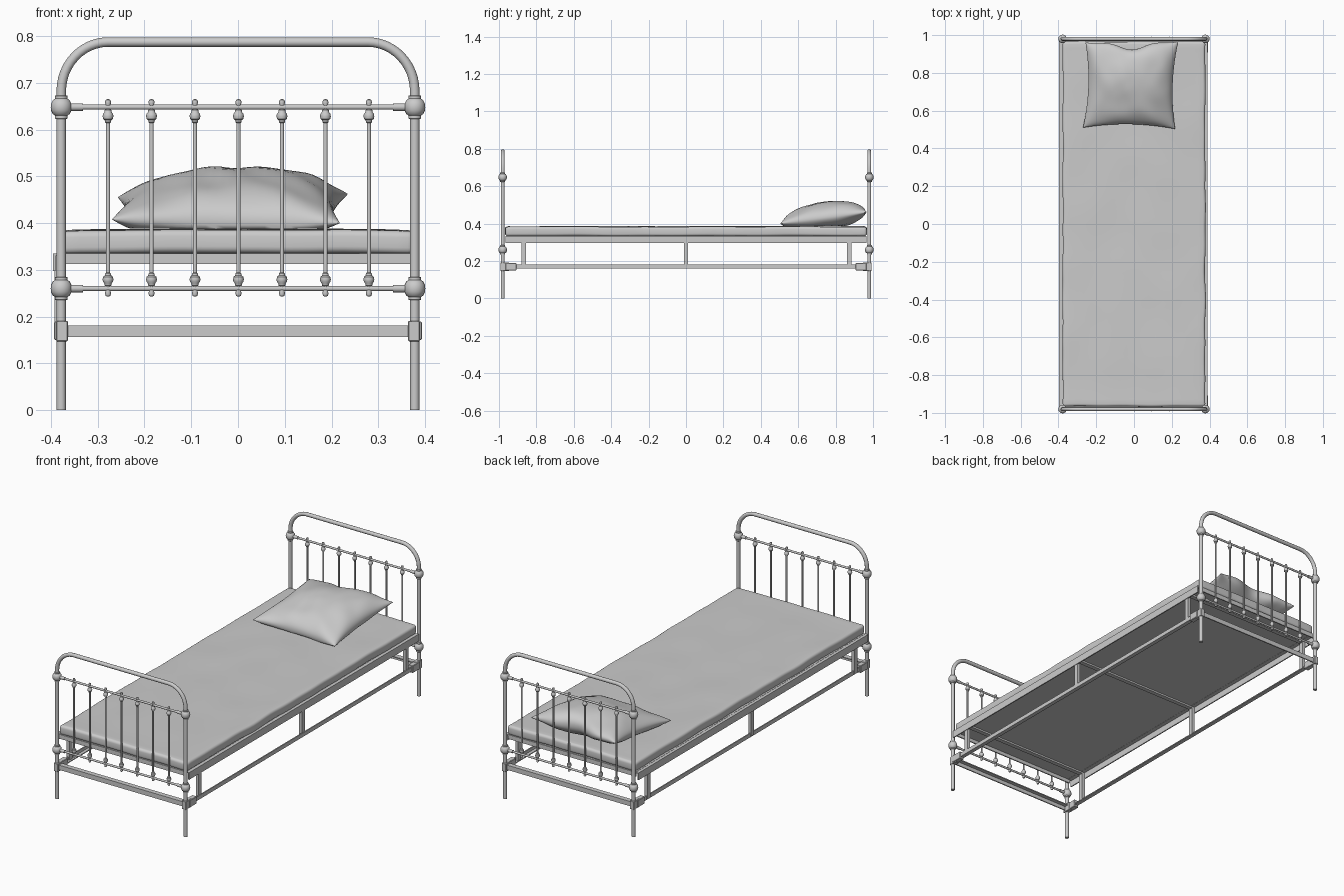
import bpy, bmesh
from math import sin, cos, pi, radians
from mathutils import Vector, Matrix, noise

if "Cube" in bpy.data.objects:
    bpy.data.objects.remove(bpy.data.objects["Cube"])

PX, PY = 0.378, 0.98          # post positions
Z_LOW, Z_HIGH = 0.26, 0.648   # decorative rail heights


def finish(bm, name, angle=35):
    bmesh.ops.recalc_face_normals(bm, faces=bm.faces)
    me = bpy.data.meshes.new(name)
    bm.to_mesh(me)
    bm.free()
    ob = bpy.data.objects.new(name, me)
    bpy.context.collection.objects.link(ob)
    bpy.ops.object.select_all(action='DESELECT')
    ob.select_set(True)
    bpy.context.view_layer.objects.active = ob
    if angle:
        bpy.ops.object.shade_smooth_by_angle(angle=radians(angle))
    return ob


def lathe(bm, profile, mat, n=16):
    rings = []
    for r, z in profile:
        rings.append([bm.verts.new(mat @ Vector((r * cos(2 * pi * i / n), r * sin(2 * pi * i / n), z)))
                      for i in range(n)])
    for a, b in zip(rings, rings[1:]):
        for i in range(n):
            j = (i + 1) % n
            bm.faces.new((a[i], a[j], b[j], b[i]))
    bm.faces.new(rings[0][::-1])
    bm.faces.new(rings[-1])


def box(bm, x0, x1, y0, y1, z0, z1):
    m = Matrix.Translation(((x0 + x1) / 2, (y0 + y1) / 2, (z0 + z1) / 2))
    m = m @ Matrix.Diagonal((abs(x1 - x0), abs(y1 - y0), abs(z1 - z0), 1))
    bmesh.ops.create_cube(bm, size=1, matrix=m)


def tube(name, pts, r):
    cu = bpy.data.curves.new(name, 'CURVE')
    cu.dimensions = '3D'
    cu.bevel_depth, cu.bevel_resolution, cu.use_fill_caps = r, 4, True
    sp = cu.splines.new('POLY')
    sp.points.add(len(pts) - 1)
    for p, c in zip(sp.points, pts):
        p.co = (*c, 1)
    ob = bpy.data.objects.new(name, cu)
    bpy.context.collection.objects.link(ob)
    bpy.ops.object.select_all(action='DESELECT')
    ob.select_set(True)
    bpy.context.view_layer.objects.active = ob
    bpy.ops.object.convert(target='MESH')
    bpy.ops.object.shade_smooth_by_angle(angle=radians(40))


# profiles (radius, height)
JOINT = [(.012, -.025), (.0135, -.024), (.0135, -.018), (.018, -.015), (.022, -.007), (.0225, 0),
         (.022, .007), (.018, .015), (.0135, .018), (.0135, .024), (.012, .025)]
half = [(.002, .243), (.005, .2445), (.0065, .249), (.0055, .255), (.0045, .258), (.0045, .265),
        (.007, .266), (.008, .271), (.011, .275), (.0115, .28), (.0105, .285), (.007, .288),
        (.0065, .292), (.0045, .294)]
SPINDLE = half + [(r, Z_LOW + Z_HIGH - z) for r, z in reversed(half)]

for end, s in (("foot", -1), ("head", 1)):
    y = s * PY
    # bent tube hoop with legs
    R, top = 0.1, 0.787
    left = [(-PX, 0), (-PX, .3)] + [(-PX + R - R * cos(t), top - R - .005 + (R + .005) * sin(t))
                                    for t in [pi / 2 * i / 12 for i in range(13)]]
    path = left + [(-x, z) for x, z in reversed(left)]
    tube(end + "_hoop", [(x, y, z) for x, z in path], 0.0102)

    # cross rails, sleeves and joint balls
    bm = bmesh.new()
    for z in (Z_LOW, Z_HIGH):
        rot = Matrix.Translation((0, y, z)) @ Matrix.Rotation(pi / 2, 4, 'Y')
        lathe(bm, [(.0055, -PX), (.0055, PX)], rot)
        for sx in (-1, 1):
            lathe(bm, [(.008, sx * PX), (.008, sx * .331)], rot)
            lathe(bm, JOINT, Matrix.Translation((sx * PX, y, z)), 20)
    finish(bm, end + "_rails_and_joints")

    # spindles
    bm = bmesh.new()
    for i in range(7):
        lathe(bm, SPINDLE, Matrix.Translation((-.278 + i * .093, y, 0)), 12)
    finish(bm, end + "_spindles")

    # corner brackets
    bm = bmesh.new()
    for sx in (-1, 1):
        box(bm, sx * .364, sx * .389, s * .993, s * .945, .147, .191)
        box(bm, sx * .366, sx * .393, s * .965, s * .907, .150, .189)
    bmesh.ops.bevel(bm, geom=bm.edges[:], offset=.002, segments=1, affect='EDGES')
    finish(bm, end + "_brackets", 0)

    # lower angle-iron end rail
    bm = bmesh.new()
    box(bm, -.366, .366, s * .983, s * .977, .156, .181)
    box(bm, -.366, .366, s * .983, s * .957, .176, .181)
    finish(bm, end + "_lower_rail", 0)

# lower side rails, upper side rails and struts
for side, s, x in (("left", -1, -.384), ("right", 1, .376)):
    bm = bmesh.new()
    box(bm, s * .388, s * .382, -.93, .93, .16, .181)
    box(bm, s * .388, s * .366, -.93, .93, .160, .165)
    finish(bm, side + "_lower_rail", 0)

    bm = bmesh.new()
    box(bm, x + s * .012, x + s * .006, -.965, .965, .297, .335)
    box(bm, x + s * .012, x - s * .016, -.965, .965, .330, .335)
    finish(bm, side + "_upper_rail", 0)

    bm = bmesh.new()
    for y in (-.868, 0, .872):
        box(bm, x - .008, x + .009, y - .012, y + .012, .165 if y == 0 else .181, .331)
    for y in (-.868, .872):
        box(bm, x - .008, x + .009, y - .012, y + .012, .163, .182)
    finish(bm, side + "_struts", 0)

# upper cross bars and base panel
bm = bmesh.new()
for y in (-.962, .962):
    box(bm, -.38, .37, y - .003, y + .003, .312, .335)
for y in (-.868, 0, .872):
    box(bm, -.38, .37, y - .012, y + .012, .322, .331)
finish(bm, "upper_cross_bars", 0)
bm = bmesh.new()
box(bm, -.38, .37, -.96, .96, .331, .336)
finish(bm, "base_panel", 0)

# mattress: gently wavy slab with rounded edges
bm = bmesh.new()
bmesh.ops.create_grid(bm, x_segments=20, y_segments=52, size=1)
for v in bm.verts:
    u, w = v.co.x, v.co.y
    wob = noise.noise(Vector((u * 2, w * 6, 3)))
    v.co = Vector((u * (.378 + .006 * wob), w * (.966 + .004 * wob),
                   .386 + .004 * noise.noise(Vector((u * 2, w * 4, 0))) - .003 * abs(u) ** 6))
mat_ob = finish(bm, "mattress", 50)
m = mat_ob.modifiers.new("thick", 'SOLIDIFY')
m.thickness, m.offset = .05, -1
m = mat_ob.modifiers.new("round", 'BEVEL')
m.width, m.segments, m.limit_method, m.angle_limit = .014, 4, 'ANGLE', radians(50)

# pillow: two bulged sheets meeting at a tilted seam, pinched corners
C = [Vector((-.27, .51, .408)), Vector((.218, .503, .400)),
     Vector((.235, .967, .462)), Vector((-.257, .962, .455))]
N = 36
bm = bmesh.new()
for sign in (1, -1):
    grid = []
    for j in range(N + 1):
        row = []
        for i in range(N + 1):
            u, w = -cos(pi * i / N), -cos(pi * j / N)
            a, b = (u + 1) / 2, (w + 1) / 2
            p = C[0].lerp(C[1], a).lerp(C[3].lerp(C[2], a), b)
            p.x -= .022 * u * (1 - w * w)
            p.y -= .022 * w * (1 - u * u)
            p.y -= .02 * (1 - u * u) ** 2 * max(w, 0) ** 3 * cos(5 * u)
            f = (1 - u * u) ** .5 * (1 - w * w) ** .45
            wr = noise.noise(Vector((u * 2.5 + w, w * 1.5 - u, 7))) * .012
            wr += .006 * sin(9 * (u + .4 * w)) * abs(u * w)
            if sign > 0:
                p.z += f * (.085 + .012 * u + wr)
            else:
                p.z -= f * (.075 + wr)
            p.z = max(p.z, .388)
            row.append(bm.verts.new(p))
        grid.append(row)
    for j in range(N):
        for i in range(N):
            bm.faces.new((grid[j][i], grid[j][i + 1], grid[j + 1][i + 1], grid[j + 1][i]))
bmesh.ops.remove_doubles(bm, verts=bm.verts[:], dist=.00005)
finish(bm, "pillow", 60)
